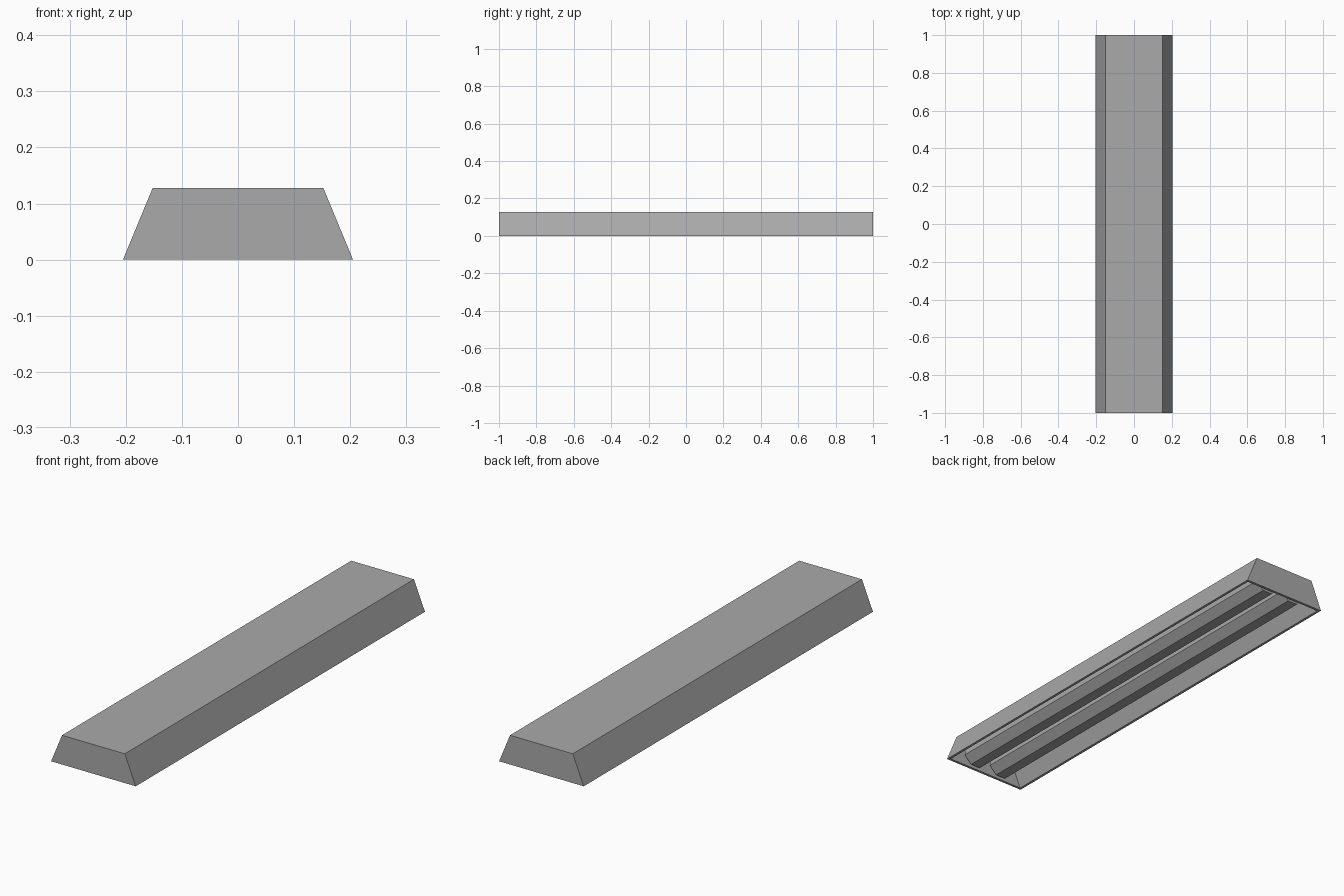
import bpy
import bmesh
import math
from mathutils import Matrix

HEIGHT, BOTTOM, TOP = 0.128, 0.205, 0.152
WALL = 0.016
TUBE_APOTHEM, TUBE_SPACING, TUBE_LENGTH = 0.059, 0.07, 1.945

cube = bpy.data.objects.get("Cube")
if cube:
    bpy.data.objects.remove(cube, do_unlink=True)

# Single painted metal colour
grey = bpy.data.materials.new("mid_grey")
grey.use_nodes = True
colour = (0.4, 0.4, 0.4, 1)
grey.diffuse_color = colour
grey.node_tree.nodes["Principled BSDF"].inputs["Base Color"].default_value = colour


def add_object(name, bm):
    bmesh.ops.recalc_face_normals(bm, faces=bm.faces)
    mesh = bpy.data.meshes.new(name)
    bm.to_mesh(mesh)
    bm.free()
    mesh.materials.append(grey)
    obj = bpy.data.objects.new(name, mesh)
    bpy.context.collection.objects.link(obj)
    return obj


# Housing: tapered box, hollowed from below with a thin rim
bm = bmesh.new()
bmesh.ops.create_cube(bm, size=2)
for v in bm.verts:
    v.co.x *= TOP if v.co.z > 0 else BOTTOM
    v.co.z = HEIGHT if v.co.z > 0 else 0
floor = min(bm.faces, key=lambda f: f.calc_center_median().z)
bmesh.ops.inset_region(bm, faces=[floor], thickness=WALL)
result = bmesh.ops.extrude_face_region(bm, geom=[floor])
bmesh.ops.delete(bm, geom=[f for f in [floor] if f.is_valid], context="FACES")
for v in result["geom"]:
    if isinstance(v, bmesh.types.BMVert):
        v.co.x *= (TOP - WALL) / (BOTTOM - WALL)
        v.co.z = HEIGHT - WALL / 2
add_object("housing", bm)

# Pair of eight-sided tubes with a flat side facing down
for name, side in (("left_tube", 1), ("right_tube", -1)):
    bm = bmesh.new()
    radius = TUBE_APOTHEM / math.cos(math.pi / 8)
    bmesh.ops.create_cone(bm, cap_ends=True, segments=8, radius1=radius,
                          radius2=radius, depth=TUBE_LENGTH,
                          matrix=Matrix.Rotation(math.pi / 2, 4, "X")
                          @ Matrix.Rotation(math.pi / 8, 4, "Z"))
    tube = add_object(name, bm)
    tube.location = (side * TUBE_SPACING, 0, TUBE_APOTHEM + 0.002)
